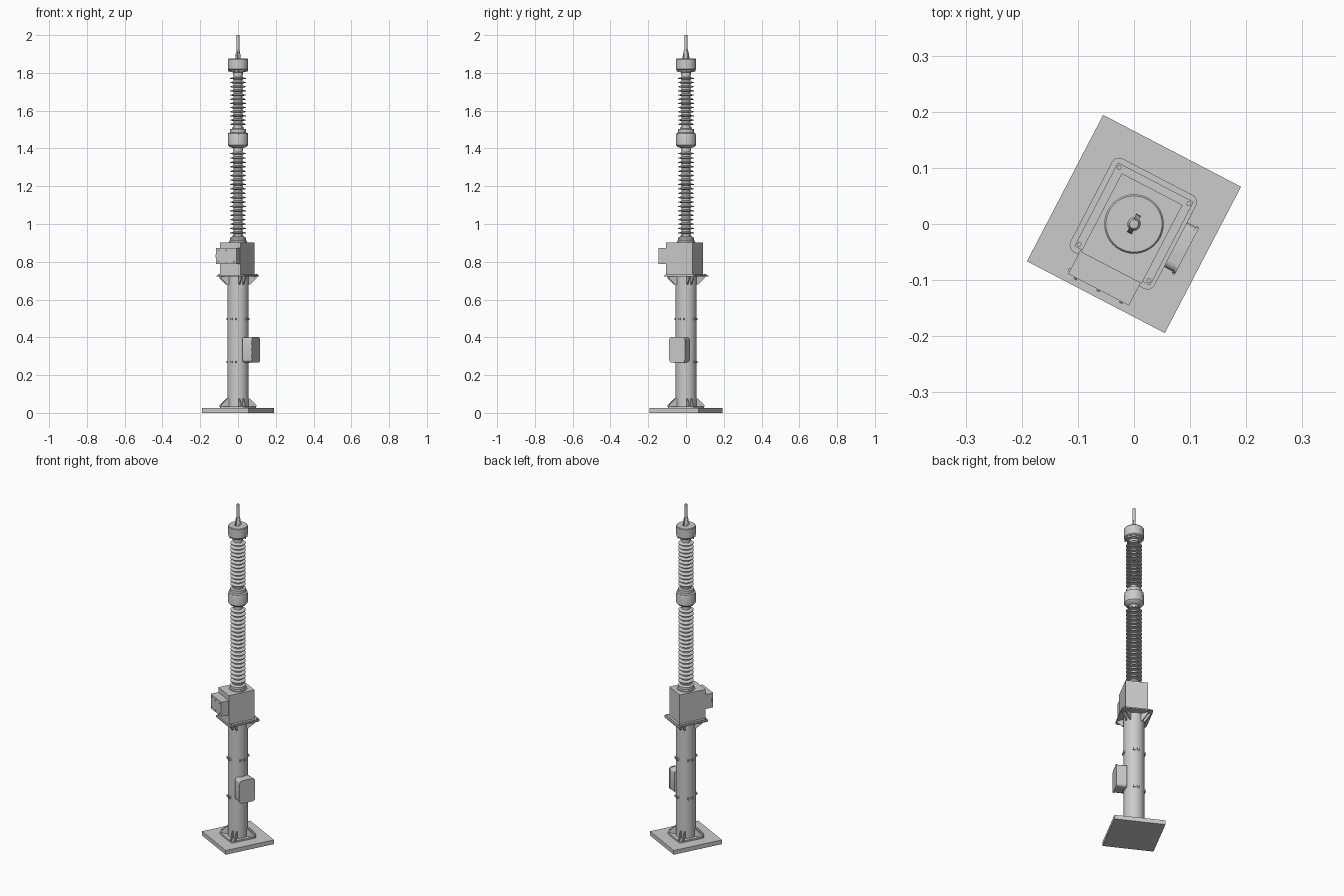
import bpy, bmesh, math
from mathutils import Matrix, Vector

if "Cube" in bpy.data.objects:
    bpy.data.objects.remove(bpy.data.objects["Cube"])

TURN = Matrix.Rotation(math.radians(-27.5), 4, 'Z')  # whole unit stands turned


def finish(name, bm, smooth=False):
    bmesh.ops.recalc_face_normals(bm, faces=bm.faces)
    bm.transform(TURN)
    me = bpy.data.meshes.new(name)
    bm.to_mesh(me)
    bm.free()
    ob = bpy.data.objects.new(name, me)
    bpy.context.collection.objects.link(ob)
    if smooth:
        bpy.ops.object.select_all(action='DESELECT')
        ob.select_set(True)
        bpy.context.view_layer.objects.active = ob
        bpy.ops.object.shade_smooth_by_angle(angle=math.radians(35))
    return ob


def add_box(bm, lo, hi, round_axis=None, r=0.0):
    lo, hi = Vector(lo), Vector(hi)
    m = Matrix.Translation((lo + hi) / 2) @ Matrix.Diagonal((*(hi - lo), 1))
    vs = bmesh.ops.create_cube(bm, size=1, matrix=m)['verts']
    if round_axis is not None:
        es = {e for v in vs for e in v.link_edges}
        es = [e for e in es
              if abs((e.verts[0].co - e.verts[1].co).normalized()[round_axis]) > .9]
        bmesh.ops.bevel(bm, geom=es, offset=r, segments=4, profile=.5, affect='EDGES')


def box(name, lo, hi, round_axis=None, r=0.0):
    bm = bmesh.new()
    add_box(bm, lo, hi, round_axis, r)
    return finish(name, bm, round_axis is not None)


def add_rod(bm, loc, r, depth, axis='Z', seg=8):
    rot = {'Z': Matrix(), 'X': Matrix.Rotation(math.pi / 2, 4, 'Y'),
           'Y': Matrix.Rotation(math.pi / 2, 4, 'X')}[axis].to_4x4()
    bmesh.ops.create_cone(bm, cap_ends=True, segments=seg, radius1=r, radius2=r,
                          depth=depth, matrix=Matrix.Translation(loc) @ rot)


def lathe(name, profile, seg=32):
    bm = bmesh.new()
    rings = [[bm.verts.new((r * math.cos(2 * math.pi * i / seg),
                            r * math.sin(2 * math.pi * i / seg), z))
              for i in range(seg)] for r, z in profile]
    for a, b in zip(rings, rings[1:]):
        for i in range(seg):
            j = (i + 1) % seg
            bm.faces.new((a[i], a[j], b[j], b[i]))
    bm.faces.new(rings[0])
    bm.faces.new(rings[-1])
    return finish(name, bm, True)


def add_plate(bm, outline, offset, thick, angle):
    # upright plate: outline in (radius, z), shifted sideways, turned about z
    rot = Matrix.Rotation(angle, 4, 'Z')
    sides = [[bm.verts.new(rot @ Vector((r, offset + s * thick / 2, z)))
              for r, z in outline] for s in (-1, 1)]
    bm.faces.new(sides[0])
    bm.faces.new(sides[1])
    n = len(outline)
    for i in range(n):
        j = (i + 1) % n
        bm.faces.new((sides[0][i], sides[0][j], sides[1][j], sides[1][i]))


# base slab and column with its end plates
box("base_slab", (-.1385, -.147, 0), (.1385, .147, .025))
box("foot_flange", (-.072, -.077, .025), (.072, .077, .034), 2, .014)
lathe("column", [(.055, .03), (.055, .722)], 40)
box("head_flange", (-.086, -.094, .721), (.083, .094, .728), 2, .014)
box("housing_base", (-.076, -.084, .728), (.076, .084, .732))

# paired gussets toward the plate corners, bottom and top
for name, z0, s in (("foot_gussets", .034, 1), ("head_gussets", .721, -1)):
    bm = bmesh.new()
    for k in range(4):
        for off in (-.011, .011):
            add_plate(bm, [(.05, z0), (.098, z0), (.098, z0 + s * .008),
                           (.062, z0 + s * .042), (.05, z0 + s * .042)],
                      off, .005, math.pi / 4 + k * math.pi / 2)
    finish(name, bm)

# small paired lugs on the column
bm = bmesh.new()
for z in (.27, .497):
    for k in range(4):
        for off in (-.011, .011):
            add_plate(bm, [(.05, z - .006), (.060, z - .006),
                           (.060, z + .006), (.05, z + .006)],
                      off, .013, k * math.pi / 2)
finish("column_lugs", bm)

# flange bolts
bm = bmesh.new()
for x in (-.07, .07):
    for y in (-.077, .077):
        add_rod(bm, (x, y, .7295), .0045, .012, seg=6)
finish("flange_bolts", bm)

# control cabinet on the side of the column
box("cabinet", (.048, -.043, .268), (.100, .046, .40), 0, .014)
box("cabinet_door", (.100, -.045, .266), (.106, .048, .402), 0, .015)
bm = bmesh.new()
for z in (.30, .335, .37):
    add_rod(bm, (.103, -.045, z), .003, .014)
finish("cabinet_hinges", bm, True)

# mechanism housing with front terminal box
box("mechanism_housing", (-.061, -.088, .730), (.061, .070, .903))
box("terminal_box", (-.063, -.133, .787), (.059, -.086, .873))
bm = bmesh.new()
for x in (-.048, -.002, .044):
    for z in (.80, .86):
        add_rod(bm, (x, -.134, z), .003, .005, 'Y')
add_rod(bm, (-.064, -.126, .83), .003, .016)
finish("terminal_box_screws", bm)


# insulators with thin sheds
def insulator(name, z0, z1, n):
    core, rim = .023, .042
    prof = [(core, z0 - .03)]
    step = (z1 - z0) / n
    for i in range(n):
        z = z0 + i * step
        prof += [(core, z + .003), (rim, z + .006), (rim, z + .009),
                 (core, z + .0155)]
    prof.append((core, z1 + .035))
    lathe(name, prof, 32)


insulator("lower_insulator", .945, 1.388, 19)
insulator("upper_insulator", 1.520, 1.785, 12)

# metal fittings
lathe("lower_collar", [(.048, .900), (.048, .910), (.042, .914), (.042, .927),
                       (.030, .933), (.030, .940)])
lathe("middle_cap", [(.026, 1.390), (.026, 1.402), (.043, 1.407), (.053, 1.418),
                     (.053, 1.468), (.050, 1.480), (.042, 1.485), (.042, 1.502),
                     (.029, 1.505), (.029, 1.513)], 40)
lathe("top_cap", [(.027, 1.790), (.027, 1.803), (.042, 1.806), (.044, 1.814),
                  (.053, 1.820), (.053, 1.872), (.050, 1.876)], 40)

# bolts around the caps
bm = bmesh.new()
for z in (1.474, 1.815):
    for i in range(12):
        a = i * math.pi / 6
        add_rod(bm, (.049 * math.cos(a), .049 * math.sin(a), z), .003, .016, seg=6)
finish("cap_bolts", bm)

# terminal pin with two tapered ribs
lathe("terminal_pin", [(.012, 1.874), (.012, 1.900), (.009, 1.906),
                       (.008, 1.93), (.008, 2.0)], 16)
bm = bmesh.new()
for k in (1, 3):
    add_plate(bm, [(0, 1.875), (.018, 1.875), (.017, 1.888), (.009, 1.925), (0, 1.925)],
              0, .009, k * math.pi / 2)
finish("terminal_ribs", bm)
